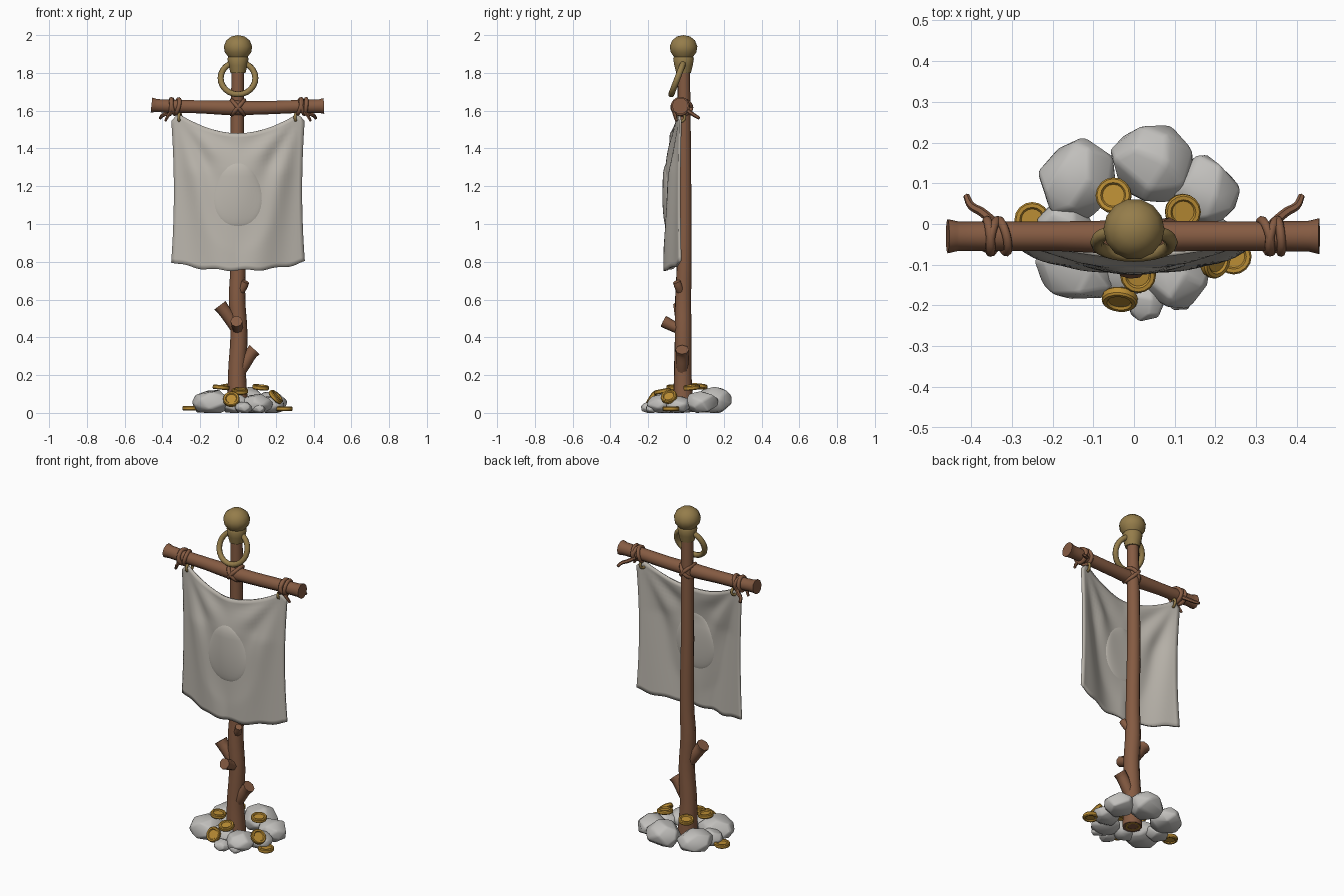
import bpy, bmesh, math, random
from mathutils import Vector, Matrix

random.seed(4)
if "Cube" in bpy.data.objects:
    bpy.data.objects.remove(bpy.data.objects["Cube"], do_unlink=True)


def material(name, rgb):
    m = bpy.data.materials.new(name)
    m.use_nodes = True
    m.diffuse_color = (*rgb, 1)
    m.node_tree.nodes["Principled BSDF"].inputs["Base Color"].default_value = (*rgb, 1)
    return m


WOOD = material("brown wood", (0.235, 0.105, 0.055))
CLOTH = material("grey cloth", (0.50, 0.47, 0.42))
STONE = material("pale stone", (0.53, 0.52, 0.50))
GOLD = material("coin gold", (0.50, 0.27, 0.035))
BRASS = material("dull brass", (0.30, 0.205, 0.07))


def finish(obj, mat, angle=40):
    obj.data.materials.clear()
    obj.data.materials.append(mat)
    bpy.ops.object.select_all(action="DESELECT")
    obj.select_set(True)
    bpy.context.view_layer.objects.active = obj
    bpy.ops.object.shade_smooth_by_angle(angle=math.radians(angle))
    return obj


def from_bmesh(name, bm, mat, angle=40):
    bmesh.ops.recalc_face_normals(bm, faces=bm.faces)
    mesh = bpy.data.meshes.new(name)
    bm.to_mesh(mesh)
    bm.free()
    obj = bpy.data.objects.new(name, mesh)
    bpy.context.collection.objects.link(obj)
    return finish(obj, mat, angle)


def tube(name, path, mat, sides=2):
    """Round tube through (x, y, z, radius) points."""
    curve = bpy.data.curves.new(name, "CURVE")
    curve.dimensions = "3D"
    curve.bevel_depth = 1
    curve.bevel_resolution = sides
    curve.use_fill_caps = True
    curve.resolution_u = 4
    spline = curve.splines.new("BEZIER")
    spline.bezier_points.add(len(path) - 1)
    for point, (x, y, z, r) in zip(spline.bezier_points, path):
        point.co = (x, y, z)
        point.radius = r
        point.handle_left_type = point.handle_right_type = "AUTO"
    obj = bpy.data.objects.new(name, curve)
    bpy.context.collection.objects.link(obj)
    bpy.ops.object.select_all(action="DESELECT")
    obj.select_set(True)
    bpy.context.view_layer.objects.active = obj
    bpy.ops.object.convert(target="MESH")
    return finish(bpy.context.object, mat, 50)


def lathe(name, profile, sides, mat, place, angle=40):
    bm = bmesh.new()
    verts = [bm.verts.new((r, 0, z)) for r, z in profile]
    edges = [bm.edges.new(pair) for pair in zip(verts, verts[1:])]
    bmesh.ops.spin(bm, geom=verts + edges, axis=(0, 0, 1), cent=(0, 0, 0),
                   steps=sides, angle=math.tau)
    bmesh.ops.remove_doubles(bm, verts=bm.verts, dist=0.0005)
    bm.transform(place)
    return from_bmesh(name, bm, mat, angle)


def ring(name, loc, rot, major, minor, mat):
    bpy.ops.mesh.primitive_torus_add(location=loc, rotation=rot, major_radius=major,
                                     minor_radius=minor, major_segments=24, minor_segments=8)
    obj = bpy.context.object
    obj.name = name
    return finish(obj, mat, 60)


# Pole with cut branch stubs
tube("pole", [(0, -0.015, 0.02, 0.055), (-0.005, -0.017, 0.2, 0.048), (0.005, -0.015, 0.42, 0.045),
              (-0.005, -0.015, 0.6, 0.044), (0.0, -0.01, 0.78, 0.04), (-0.005, -0.008, 1.2, 0.037),
              (-0.003, -0.01, 1.6, 0.035), (0, -0.012, 1.86, 0.033)], WOOD, 3)
stubs = {
    "left_branch_stub": [(0.0, -0.02, 0.2, 0.03), (0.035, -0.02, 0.26, 0.033),
                         (0.07, -0.02, 0.315, 0.033), (0.088, -0.02, 0.335, 0.036)],
    "right_branch_stub": [(-0.01, -0.02, 0.45, 0.032), (-0.05, -0.025, 0.51, 0.034),
                          (-0.08, -0.03, 0.55, 0.034), (-0.095, -0.03, 0.57, 0.038)],
    "front_branch_stub": [(0, -0.02, 0.44, 0.03), (-0.005, -0.07, 0.46, 0.029),
                          (-0.008, -0.12, 0.485, 0.032)],
    "small_branch_stub": [(0.0, -0.02, 0.63, 0.024), (0.03, -0.04, 0.67, 0.022),
                          (0.04, -0.05, 0.695, 0.02)],
}
for name, path in stubs.items():
    tube(name, path, WOOD)

# Crossbar
tube("crossbar", [(-0.458, -0.03, 1.63, 0.042), (-0.43, -0.03, 1.627, 0.036),
                  (-0.2, -0.03, 1.62, 0.036), (-0.04, -0.032, 1.615, 0.041),
                  (0.12, -0.03, 1.615, 0.037), (0.32, -0.03, 1.622, 0.036),
                  (0.43, -0.03, 1.624, 0.038), (0.455, -0.03, 1.625, 0.044)], WOOD, 3)

# Rope lashings, loose rope tails and cloth hooks
for side, s in (("left", 1), ("right", -1)):
    for i, (dx, tilt) in enumerate(((-0.012, 0.25), (0.008, -0.2), (0.022, 0.1))):
        ring(f"{side}_lashing_{i}", (s * (0.335 + dx), -0.03, 1.622),
             (0, math.pi / 2 + tilt, tilt), 0.04, 0.011, WOOD)
    tube(f"{side}_back_tail", [(s * 0.34, 0.0, 1.605, 0.012), (s * 0.375, 0.03, 1.585, 0.011),
                               (s * 0.4, 0.045, 1.575, 0.01), (s * 0.412, 0.07, 1.56, 0.008)], WOOD, 1)
    tube(f"{side}_front_tail", [(s * 0.34, -0.06, 1.605, 0.012), (s * 0.365, -0.06, 1.58, 0.01),
                                (s * 0.385, -0.05, 1.545, 0.007)], WOOD, 1)
    ring(f"{side}_hook", (s * 0.308, -0.028, 1.565), (math.pi / 2, 0, 1.3), 0.022, 0.008, BRASS)
    ring(f"{side}_centre_lashing", (0, -0.022, 1.617), (0, s * math.radians(48), 0),
         0.05, 0.011, WOOD)


# Hanging cloth: bowed forward, with folds fanning from the upper corners
def cloth_y(x, z):
    u = min(abs(x) / 0.35, 1)
    down = max(0, min(1, (1.58 - z) / 0.3))
    bow = -0.03 - 0.075 * (1 - u ** 2) * (0.45 + 0.55 * down)
    fan = math.atan2(0.34 - abs(x), max(1.6 - z, 0.01))
    calm = min(1, ((x / 0.16) ** 2 + ((z - 1.155) / 0.24) ** 2) / 1.6)
    fade = math.sin(math.pi * min(u, 1)) * 0.6 + 0.4 * (1 - u)
    return bow + 0.017 * math.sin(fan * 13 + 0.6) * down * calm * fade


COLS, ROWS = 36, 32
bm = bmesh.new()
grid = []
for j in range(ROWS + 1):
    t = j / ROWS
    row = []
    for i in range(COLS + 1):
        u = 2 * i / COLS - 1
        top = 1.48 + 0.105 * min(abs(u) / 0.9, 1) ** 1.9 - max(0, abs(u) - 0.9) * 0.4
        bottom = 0.755 + 0.045 * abs(u) ** 2.5 + 0.005 * math.sin(u * 14)
        z = top + (bottom - top) * t
        x = u * (0.338 + 0.014 * (2 * t - 1) ** 2)
        row.append(bm.verts.new((x, cloth_y(x, z), z)))
    grid.append(row)
for upper, lower in zip(grid, grid[1:]):
    for i in range(COLS):
        bm.faces.new((upper[i], lower[i], lower[i + 1], upper[i + 1]))
cloth = from_bmesh("banner_cloth", bm, CLOTH, 60)
thick = cloth.modifiers.new("thickness", "SOLIDIFY")
thick.thickness = 0.012
thick.offset = 0

# Raised egg-shaped patch following the cloth
bm = bmesh.new()
bmesh.ops.create_uvsphere(bm, u_segments=32, v_segments=16, radius=1)
for v in bm.verts:
    x = v.co.x * 0.132 * (1 - 0.14 * v.co.z)
    z = 1.155 + 0.175 * v.co.z
    v.co = (x, cloth_y(x, z) + 0.02 * v.co.y, z)
from_bmesh("oval_patch", bm, CLOTH, 60)

# Finial knob, collar and hanging ring
lathe("finial", [(0, 2.0), (0.035, 1.993), (0.062, 1.972), (0.075, 1.94), (0.07, 1.91),
                 (0.052, 1.885), (0.056, 1.875), (0.05, 1.84), (0.04, 1.80), (0, 1.80)],
      14, BRASS, Matrix.Translation((0, -0.013, 0)), 50)
ring("hanging_ring", (0, -0.045, 1.772), (math.radians(69), 0, 0), 0.092, 0.016, BRASS)

# Stone pile: x, y, half width, half depth, height
stones = [(-0.14, 0.11, 0.10, 0.10, 0.12), (0.045, 0.15, 0.11, 0.10, 0.14),
          (0.175, 0.08, 0.09, 0.09, 0.115), (-0.135, -0.10, 0.11, 0.10, 0.125),
          (0.03, -0.19, 0.05, 0.05, 0.06), (0.1, -0.12, 0.085, 0.09, 0.10),
          (-0.02, -0.12, 0.075, 0.06, 0.105), (0.17, -0.04, 0.08, 0.07, 0.09),
          (0.11, -0.18, 0.035, 0.035, 0.05), (-0.17, 0.0, 0.07, 0.07, 0.09)]
for n, (x, y, rx, ry, h) in enumerate(stones):
    bm = bmesh.new()
    count = 20
    for k in range(count):
        c = 1 - 2 * (k + 0.5) / count
        a = k * 2.4 + random.uniform(-0.3, 0.3)
        s = math.sqrt(1 - c * c) * random.uniform(0.98, 1.1)
        z = h * (0.45 + 0.58 * c)
        bm.verts.new((x + rx * s * math.cos(a), y + ry * s * math.sin(a), max(z, 0)))
    hull = bmesh.ops.convex_hull(bm, input=bm.verts)
    junk = {g for g in hull["geom_interior"] + hull["geom_unused"] if isinstance(g, bmesh.types.BMVert)}
    bmesh.ops.delete(bm, geom=list(junk), context="VERTS")
    bmesh.ops.dissolve_limit(bm, angle_limit=math.radians(12), verts=bm.verts, edges=bm.edges)
    stone = from_bmesh(f"stone_{n}", bm, STONE, 60)
    soft = stone.modifiers.new("soft_edges", "BEVEL")
    soft.width = 0.1 * rx
    soft.segments = 2

# Coins: position and the direction each one faces
coin_profile = [(0, 0.006), (0.027, 0.006), (0.031, 0.012), (0.04, 0.012), (0.044, 0.007),
                (0.044, -0.007), (0.04, -0.012), (0.031, -0.012), (0.027, -0.006), (0, -0.006)]
coins = [((-0.25, 0.01, 0.025), (0, 0, 1)), ((-0.05, 0.07, 0.14), (-0.1, 0.1, 1)),
         ((0.12, 0.03, 0.135), (0.1, -0.1, 1)), ((0.245, -0.08, 0.022), (0, 0, 1)),
         ((0.2, -0.09, 0.085), (0.8, -0.3, 0.8)), ((0.01, -0.125, 0.115), (0, -0.2, 1)),
         ((-0.035, -0.185, 0.072), (-0.1, -1, 0.6)), ((-0.09, -0.06, 0.135), (0.1, 0, 1)),
         ((0.0, -0.01, 0.03), (0, 0, 1))]
for n, (spot, facing) in enumerate(coins):
    turn = Vector(facing).to_track_quat("Z", "Y").to_matrix().to_4x4()
    lathe(f"coin_{n}", coin_profile, 16, GOLD, Matrix.Translation(spot) @ turn, 35)
